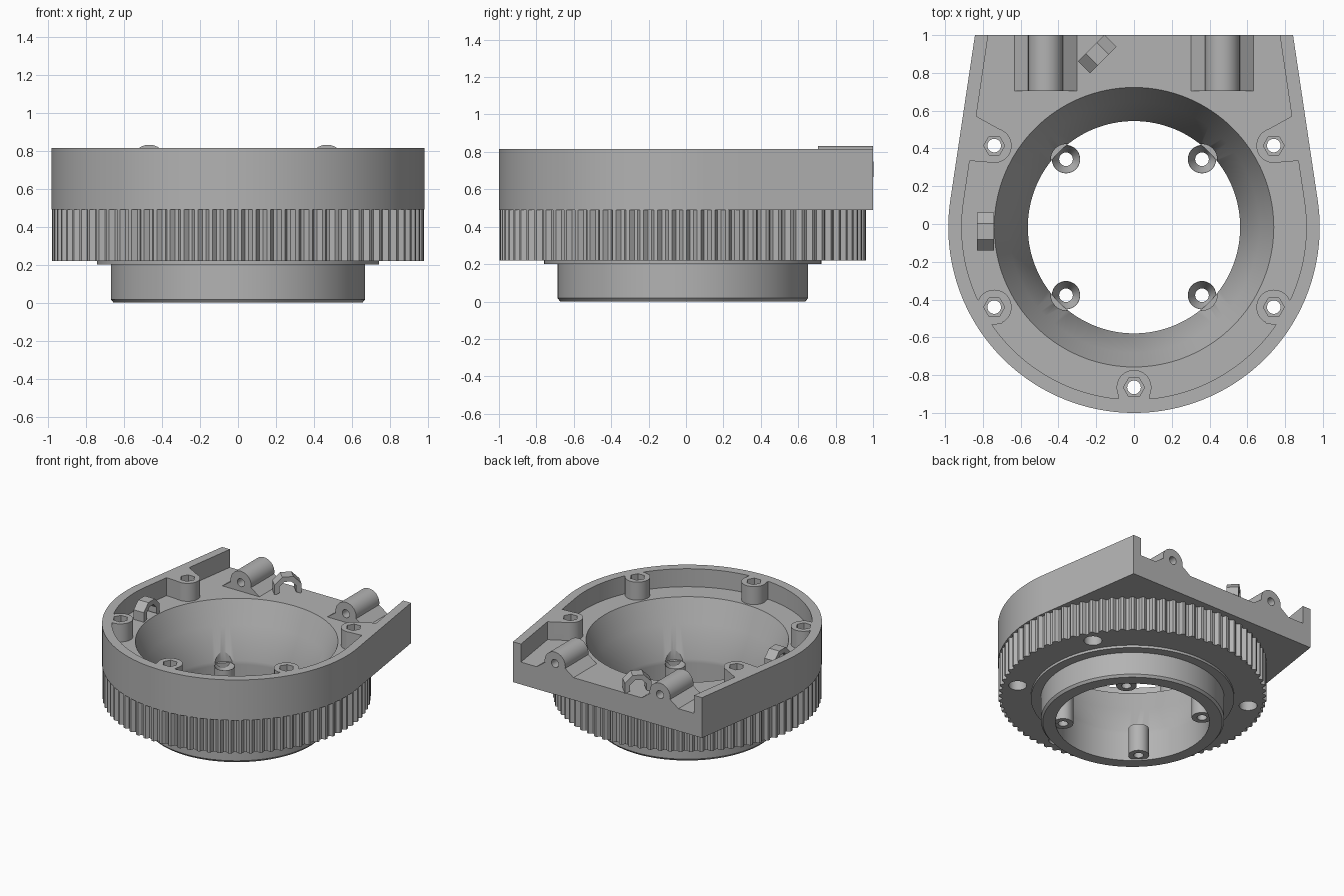
import bpy, bmesh
from math import sin, cos, pi, radians, atan2, acos, hypot
from mathutils import Matrix, Vector

cube = bpy.data.objects.get("Cube")
if cube:
    bpy.data.objects.remove(cube, do_unlink=True)

CY = -0.017                      # axis of the round body
FLOOR, TOP, DECK = 0.67, 0.815, 0.49
SEG = 128

grey = bpy.data.materials.new("plain grey")
grey.use_nodes = True
grey.diffuse_color = (0.45, 0.45, 0.45, 1)
grey.node_tree.nodes["Principled BSDF"].inputs["Base Color"].default_value = grey.diffuse_color


def solid(name, loops):
    """Closed solid through a stack of equal-length loops."""
    bm = bmesh.new()
    rings = [[bm.verts.new(p) for p in loop] for loop in loops]
    n = len(rings[0])
    for a, b in zip(rings, rings[1:]):
        for i in range(n):
            j = (i + 1) % n
            bm.faces.new((a[i], a[j], b[j], b[i]))
    bm.faces.new(rings[0][::-1])
    bm.faces.new(rings[-1])
    bmesh.ops.recalc_face_normals(bm, faces=bm.faces)
    mesh = bpy.data.meshes.new(name)
    bm.to_mesh(mesh)
    bm.free()
    mesh.materials.append(grey)
    ob = bpy.data.objects.new(name, mesh)
    bpy.context.collection.objects.link(ob)
    return ob


def prism(name, pts, z0, z1):
    return solid(name, [[(x, y, z) for x, y in pts] for z in (z0, z1)])


def turned(name, profile, x=0, y=CY, n=SEG):
    """Turned solid from (radius, height) pairs."""
    return solid(name, [[(x + r * cos(2 * pi * i / n), y + r * sin(2 * pi * i / n), z)
                         for i in range(n)] for r, z in profile])


def boolean(ob, tool, mode="DIFFERENCE"):
    mod = ob.modifiers.new("cut", "BOOLEAN")
    mod.operation, mod.solver, mod.object = mode, "EXACT", tool
    bpy.context.view_layer.objects.active = ob
    bpy.ops.object.modifier_apply(modifier=mod.name)


def discard(*tools):
    for t in tools:
        bpy.data.objects.remove(t, do_unlink=True)


def cut(ob, tool):
    boolean(ob, tool)
    discard(tool)


def outline(r, back_x, back_y):
    """Round front with tangent sides running to the back edge."""
    dy = back_y - CY
    a = atan2(dy, back_x) - acos(r / hypot(back_x, dy))
    arc = [pi - a + (pi + 2 * a) * i / SEG for i in range(SEG + 1)]
    return ([(-back_x, back_y)] + [(r * cos(t), CY + r * sin(t)) for t in arc]
            + [(back_x, back_y)])


# Main parts
housing = prism("housing", outline(0.983, 0.842, 1.0), DECK, TOP)
gear = prism("toothed_ring", [
    ((0.98 if i % 4 < 2 else 0.955) * cos(2 * pi * i / 320),
     CY + (0.98 if i % 4 < 2 else 0.955) * sin(2 * pi * i / 320))
    for i in range(320)], 0.22, DECK)
flange = turned("flange", [(0.742, 0.2), (0.742, 0.22)])
base = turned("base_ring", [(0.655, 0), (0.67, 0.018), (0.67, 0.2)])

# Screw posts with webs that join the wall, kept by removing them from the pocket
screws = [(0, -0.865)]
webs = [[(-0.09, -0.865), (0.09, -0.865), (0.08, -0.95), (-0.08, -0.95)]]
for s in (-1, 1):
    screws += [(0.74 * s, 0.415), (0.74 * s, -0.44)]
    webs += [[(s * x, y) for x, y in q] for q in (
        [(0.755, 0.325), (0.9, 0.337), (0.86, 0.585), (0.69, 0.49)],
        [(0.74, -0.35), (0.87, -0.43), (0.79, -0.535), (0.695, -0.525)])]
pocket = prism("pocket", outline(0.912, 0.757, 1.1), FLOOR, 0.95)
for (x, y), web in zip(screws, webs):
    cut(pocket, turned("post", [(0.092, 0.6), (0.092, 1)], x, y, 48))
    cut(pocket, prism("web", web, 0.6, 1))
cut(housing, pocket)

# Tapered bore through every ring
bore = turned("bore", [(0.562, -0.1), (0.562, 0.25), (0.74, FLOOR), (0.74, 0.672)])
for ob in (housing, gear, flange, base):
    boolean(ob, bore)
discard(bore)

# Screw holes: hexagon seat above, counterbore below
for x, y in screws:
    hole = turned("hole", [(0.036, 0.1), (0.036, 0.9)], x, y, 32)
    boolean(housing, hole)
    boolean(gear, hole)
    discard(hole)
    cut(housing, turned("seat", [(0.056, 0.72), (0.056, 0.9)], x, y, 6))
    cut(gear, turned("counterbore", [(0.066, 0.1), (0.066, 0.4)], x, y, 32))

# Countersunk bosses inside the bore
for sx in (-1, 1):
    for sy in (-1, 1):
        x, y = 0.36 * sx, CY + 0.36 * sy
        boss = turned("inner_boss", [(0.075, 0.012), (0.075, 0.235)], x, y, 40)
        cut(boss, turned("sink", [(0.036, -0.1), (0.036, 0.16), (0.076, 0.24)], x, y, 40))
        relief = turned("relief", [(0.08, 0.236), (0.08, 0.6)], x, y, 40)
        boolean(gear, relief)
        discard(relief)

# Hinge mounts at the back
for s in (-1, 1):
    shape = [(0.165, FLOOR - 0.01), (0.165, FLOOR)]
    shape += [(0.092 * cos(radians(t)), 0.74 + 0.092 * sin(radians(t))) for t in range(-10, 191, 8)]
    shape += [(-0.165, FLOOR), (-0.165, FLOOR - 0.01)]
    name = "left_hinge_mount" if s > 0 else "right_hinge_mount"
    mount = solid(name, [[(0.468 * s + x, y, z) for x, z in shape] for y in (0.705, 1.0)])
    cut(mount, solid("pin_hole", [[(0.468 * s + 0.032 * cos(i * pi / 12), y, 0.74 + 0.032 * sin(i * pi / 12))
                                   for i in range(24)] for y in (0.6, 1.1)]))

# Faceted cable loops standing on the floor
angles = [radians(t) for t in (-22.5, 22.5, 67.5, 112.5, 157.5, 202.5)]
arch = [(0.108 * cos(t), 0.108 * sin(t)) for t in angles]
arch += [(0.066 * cos(t), 0.066 * sin(t)) for t in reversed(angles)]
for name, x, y, turn in (("side_cable_loop", -0.787, -0.04, 0),
                         ("back_cable_loop", -0.195, 0.9, -45)):
    loop = solid(name, [[(d, u, v) for u, v in arch] for d in (-0.045, 0.045)])
    loop.data.transform(Matrix.Translation(Vector((x, y, FLOOR + 0.036)))
                        @ Matrix.Rotation(radians(turn), 4, "Z"))

# Smooth round walls, keep edges crisp
bpy.ops.object.select_all(action="DESELECT")
for ob in bpy.context.collection.objects:
    if ob.type == "MESH" and ob.data.materials and ob.data.materials[0] == grey:
        ob.select_set(True)
        bpy.context.view_layer.objects.active = ob
bpy.ops.object.shade_smooth_by_angle(angle=radians(25))
